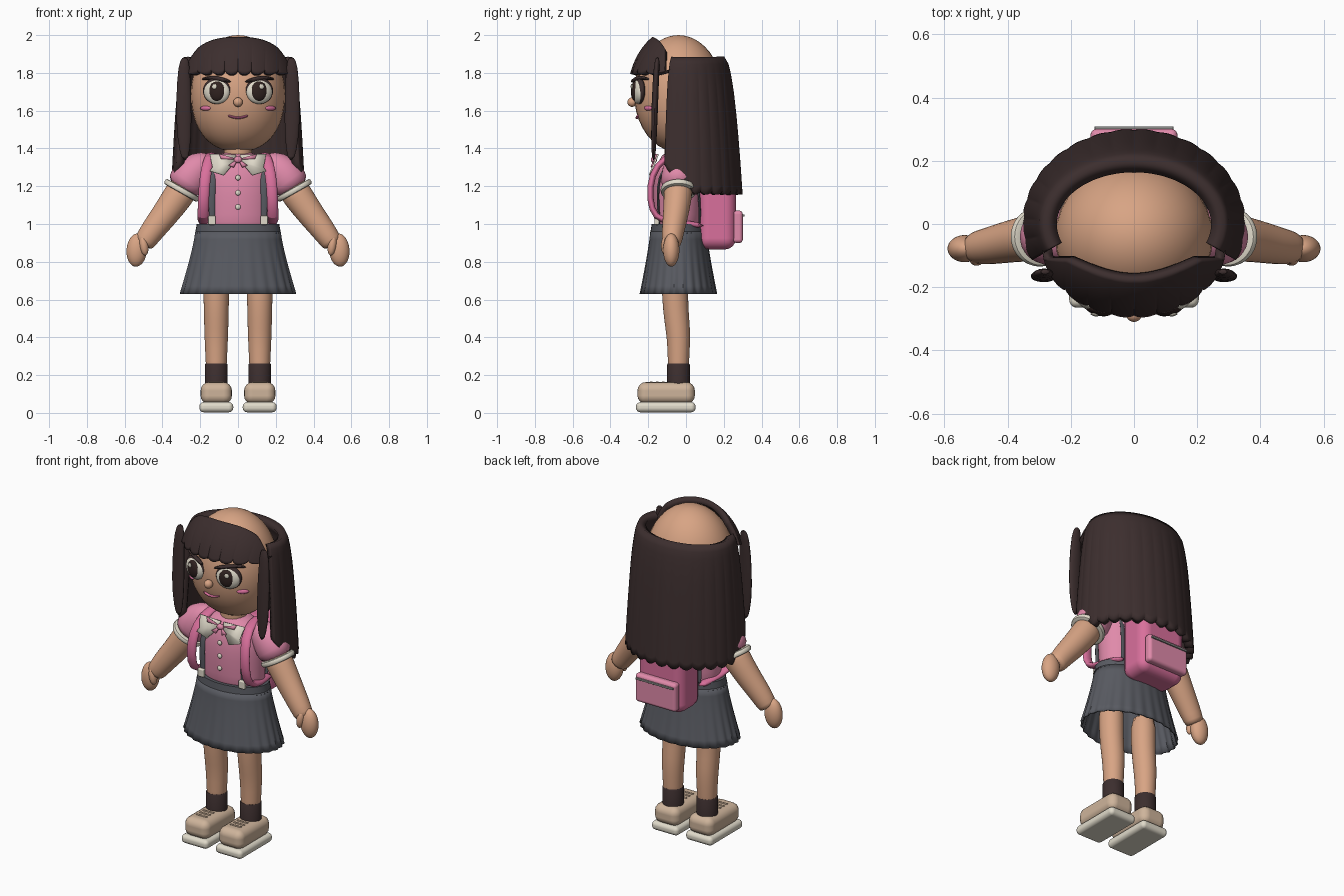
import bpy, bmesh
from math import sin, cos, pi, radians, sqrt, asin, acos
from mathutils import Vector, Matrix

cube = bpy.data.objects.get("Cube")
if cube:
    bpy.data.objects.remove(cube, do_unlink=True)


def material(name, r, g, b):
    lin = [(c / 255 / 12.92 if c < 11 else ((c / 255 + .055) / 1.055) ** 2.4) for c in (r, g, b)]
    m = bpy.data.materials.new(name)
    m.use_nodes = True
    m.diffuse_color = (*lin, 1)
    m.node_tree.nodes["Principled BSDF"].inputs["Base Color"].default_value = (*lin, 1)
    return m


SKIN = material("skin", 216, 164, 132)
HAIR = material("dark_hair", 60, 46, 46)
PINK = material("shirt_pink", 224, 138, 170)
BAG = material("bag_pink", 217, 112, 156)
GREY = material("skirt_grey", 88, 90, 97)
CREAM = material("cream", 224, 218, 202)
BEIGE = material("shoe_beige", 206, 180, 155)
EYE = material("eye_brown", 48, 34, 32)
ZIP = material("zip_grey", 145, 145, 142)


def finish(name, bm, mat, solid=0, bevel=0, subsurf=0):
    bmesh.ops.recalc_face_normals(bm, faces=bm.faces)
    me = bpy.data.meshes.new(name)
    bm.to_mesh(me)
    bm.free()
    me.materials.append(mat)
    ob = bpy.data.objects.new(name, me)
    bpy.context.collection.objects.link(ob)
    bpy.ops.object.select_all(action='DESELECT')
    ob.select_set(True)
    bpy.context.view_layer.objects.active = ob
    bpy.ops.object.shade_smooth_by_angle(angle=radians(40))
    if solid:
        m = ob.modifiers.new("thickness", 'SOLIDIFY')
        m.thickness, m.offset = solid, 0
    if bevel:
        m = ob.modifiers.new("round", 'BEVEL')
        m.width, m.segments = bevel, 4
        m.harden_normals = True
    if subsurf:
        m = ob.modifiers.new("smooth", 'SUBSURF')
        m.levels = m.render_levels = subsurf
    return ob


def ellipsoid(name, loc, radii, mat, turn=0, tilt=0, shape=None):
    bm = bmesh.new()
    bmesh.ops.create_uvsphere(bm, u_segments=32, v_segments=20, radius=1)
    if shape:
        for v in bm.verts:
            shape(v)
    mx = Matrix.Translation(loc) @ Matrix.Rotation(turn, 4, 'Z') @ Matrix.Rotation(tilt, 4, 'Y')
    bm.transform(mx @ Matrix.Diagonal((*radii, 1)))
    return finish(name, bm, mat)


def box(name, loc, half, mat, bevel):
    bm = bmesh.new()
    bmesh.ops.create_cube(bm, size=2)
    bm.transform(Matrix.Translation(loc) @ Matrix.Diagonal((*half, 1)))
    return finish(name, bm, mat, bevel=bevel)


def tube(name, path, mat, ref=(0, 1, 0), n=16, subsurf=1):
    # path: (point, radius across, radius along ref)
    bm = bmesh.new()
    pts = [Vector(p[0]) for p in path]
    rings = []
    for i, (_, a, b) in enumerate(path):
        t = (pts[min(i + 1, len(pts) - 1)] - pts[max(i - 1, 0)]).normalized()
        side = t.cross(Vector(ref)).normalized()
        along = side.cross(t)
        rings.append([bm.verts.new(pts[i] + side * a * cos(k * 2 * pi / n) + along * b * sin(k * 2 * pi / n))
                      for k in range(n)])
    for r, s in zip(rings, rings[1:]):
        for k in range(n):
            bm.faces.new((r[k], r[(k + 1) % n], s[(k + 1) % n], s[k]))
    bm.faces.new(rings[0])
    bm.faces.new(rings[-1])
    return finish(name, bm, mat, subsurf=subsurf)


def sheet(name, fn, nu, nv, mat, thick):
    bm = bmesh.new()
    g = [[bm.verts.new(fn(i / nu, j / nv)) for j in range(nv + 1)] for i in range(nu + 1)]
    for i in range(nu):
        for j in range(nv):
            bm.faces.new((g[i][j], g[i + 1][j], g[i + 1][j + 1], g[i][j + 1]))
    bmesh.ops.remove_doubles(bm, verts=bm.verts, dist=1e-5)
    return finish(name, bm, mat, solid=thick)


def plate(name, outline, mat, lift=0):
    bm = bmesh.new()
    bm.faces.new([bm.verts.new((x, -.192 - lift + (z - 1.26) * .4, z)) for x, z in outline])
    return finish(name, bm, mat, solid=.009)


def face_y(x, z):
    return -.04 - .235 * sqrt(max(0, 1 - (x / .25) ** 2 - ((z - 1.69) / .31) ** 2))


# Head, nose and mouth
def jaw(v):
    if v.co.z < 0:
        v.co.x *= 1 + .14 * v.co.z ** 2


ellipsoid("head", (0, -.04, 1.69), (.25, .235, .31), SKIN, shape=jaw)
ellipsoid("nose", (0, -.285, 1.645), (.025, .025, .025), SKIN)
tube("mouth", [((x, face_y(x, 1.56) - .006, z), .007, .01) for x, z in
               ((-.055, 1.575), (-.025, 1.564), (0, 1.561), (.025, 1.564), (.055, 1.575))], BAG, n=8)
tube("neck", [((0, -.04, 1.3), .075, .075), ((0, -.04, 1.44), .075, .075)], SKIN, subsurf=0)

# Torso, skirt and waistband
tube("shirt", [((0, -.04, z), a, b) for z, a, b in
               ((.96, .19, .12), (1.0, .193, .128), (1.1, .195, .135), (1.2, .203, .137),
                (1.29, .2, .125), (1.345, .15, .1), (1.385, .08, .075))], PINK, n=24)
tube("waistband", [((0, -.04, z), a, b) for z, a, b in
                   ((.945, .228, .15), (.95, .228, .15), (.995, .219, .142), (1.0, .219, .142))],
     GREY, n=40, subsurf=0)


def skirt_point(u, v):
    a = u * 2 * pi
    fold = 1 + .035 * v * (2 * abs((u * 26) % 1 - .5) - .5)
    flare = v ** 1.2
    return Vector(((.222 + .08 * flare) * fold * sin(a), -.04 + (.145 + .053 * flare) * fold * cos(a), .96 - .33 * v))


sheet("pleated_skirt", skirt_point, 156, 8, GREY, .008)

for i, z in enumerate((1.245, 1.165, 1.09)):
    ellipsoid(f"button_{i + 1}", (0, -.177, z), (.014, .009, .014), CREAM)
ellipsoid("bow_knot", (0, -.17, 1.34), (.022, .016, .018), PINK)

# Backpack
box("backpack", (0, .165, 1.09), (.155, .1, .225), BAG, .06)
box("backpack_pocket", (0, .275, .985), (.138, .026, .086), PINK, .02)
box("pocket_zip", (0, .303, 1.045), (.125, .006, .006), ZIP, .002)


# Back hair: open shell with ridged locks and a scalloped hem
def hair_point(u, v):
    a = radians(-112 + 224 * u)
    grow = sqrt(v)
    ridge = 1 + .012 * abs(sin(u * 18 * pi)) * min(1, v * 4)
    front = max(0, abs(2 * u - 1) - .72) / .28
    hem = 1.175 + .14 * front - .02 * abs(sin(u * 18 * pi))
    return Vector(((.265 + .062 * grow) * ridge * sin(a), (.183 + .092 * grow) * ridge * cos(a),
                   1.875 + (hem - 1.875) * v))


sheet("back_hair", hair_point, 144, 20, HAIR, .045)


# Bangs: cap over the forehead with separate lock tips
def bangs_point(u, v):
    x = (2 * u - 1) * .275
    s = sqrt(1 - (x / .3) ** 2)
    lock = abs(sin(u * 8 * pi)) ** .5
    hem = asin(min(.95, (.125 - .022 * lock) / (.345 * s)))
    back = .07 + .06 * max(0, cos(x / .2 * pi / 2)) if abs(x) < .2 else .07
    top = max(hem + .03, acos(min(1, back / (.255 * s))))
    p = hem + (top - hem) * v
    puff = 1 + .02 * lock * (1 - v)
    return Vector((x, -.04 - .247 * s * puff * cos(p), 1.69 + .335 * s * sin(p)))


sheet("bangs", bangs_point, 128, 14, HAIR, .034)

# Paired parts
for s, tag in ((1, "left"), (-1, "right")):
    def P(x, y, z):
        return (x * s, y, z)

    # Eye, brow and cheek
    turn = s * .25
    ellipsoid(f"{tag}_eye_rim", P(.112, -.247, 1.705), (.076, .026, .07), HAIR, turn)
    ellipsoid(f"{tag}_eye_white", P(.112, -.253, 1.7), (.07, .03, .064), CREAM, turn)
    ellipsoid(f"{tag}_iris", P(.112, -.27, 1.703), (.044, .02, .052), EYE, turn)
    ellipsoid(f"{tag}_eye_glint", P(.125, -.287, 1.728), (.013, .005, .014), CREAM, turn)
    tube(f"{tag}_brow", [(P(x, face_y(x, z) - .018, z), r, .012) for x, z, r in
                         ((.035, 1.752, .007), (.08, 1.765, .013), (.14, 1.778, .013), (.195, 1.765, .006))],
         HAIR, n=8)
    ellipsoid(f"{tag}_cheek", P(.172, face_y(.172, 1.613), 1.613), (.034, .012, .013), BAG, s * .65)

    # Side hair strand
    tube(f"{tag}_hair_strand", [(P(x, y, z), a, b) for x, y, z, a, b in
                                ((.28, -.15, 1.885, .012, .008), (.286, -.155, 1.85, .032, .016),
                                 (.288, -.165, 1.65, .042, .018), (.285, -.17, 1.45, .04, .016),
                                 (.28, -.172, 1.33, .016, .008))], HAIR)

    # Collar, ribbon and braces
    plate(f"{tag}_collar", [(s * x, z) for x, z in ((.01, 1.365), (.15, 1.37), (.135, 1.3), (.148, 1.28),
                                                   (.075, 1.258), (.02, 1.325))], CREAM)
    plate(f"{tag}_ribbon_loop", [(s * x, z) for x, z in ((0, 1.342), (.1, 1.37), (.09, 1.345))], PINK, .008)
    plate(f"{tag}_ribbon_tail", [(s * x, z) for x, z in ((0, 1.345), (.05, 1.31), (.022, 1.3))], PINK, .008)
    tube(f"{tag}_brace", [(P(x, y, z), .007, .019) for x, y, z in
                          ((.138, -.14, .98), (.138, -.148, 1.1), (.138, -.15, 1.2), (.13, -.13, 1.29),
                           (.115, -.04, 1.375), (.13, .06, 1.28), (.138, .075, 1.1), (.138, .07, .98))],
         GREY, ref=(1, 0, 0), n=8)
    box(f"{tag}_brace_clip", P(.138, -.155, 1.02), (.02, .012, .024), CREAM, .006)

    # Backpack strap
    tube(f"{tag}_strap", [(P(x, y, z), .018, .03) for x, y, z in
                          ((.12, .1, 1.31), (.135, -.0, 1.375), (.15, -.12, 1.355), (.175, -.185, 1.26),
                           (.183, -.195, 1.13), (.185, -.165, 1.03), (.185, -.08, 1.01), (.15, .1, .99))],
         BAG, ref=(1, 0, 0))

    # Sleeve, cuff, arm and hand
    tube(f"{tag}_sleeve", [(P(x, -.04, z), r, r * .9) for x, z, r in
                           ((.13, 1.31, .05), (.17, 1.315, .078), (.225, 1.285, .1), (.27, 1.225, .107),
                            (.297, 1.18, .092))], PINK)
    tube(f"{tag}_cuff", [(P(.298 + d * .49, -.04, 1.178 - d * .87), r, r * .92) for d, r in
                         ((-.016, .09), (-.015, .1), (0, .105), (.015, .1), (.016, .09))], CREAM, n=32)
    tube(f"{tag}_arm", [(P(*p), r, r * .93) for p, r in
                        (((.27, -.04, 1.22), .085), ((.315, -.042, 1.15), .083), ((.39, -.055, 1.045), .073),
                         ((.45, -.068, .97), .066), ((.495, -.075, .905), .058), ((.505, -.076, .89), .05))], SKIN)
    ellipsoid(f"{tag}_hand", P(.536, -.078, .862), (.054, .043, .088), SKIN, tilt=-s * .08)
    ellipsoid(f"{tag}_thumb", P(.498, -.108, .885), (.023, .024, .052), SKIN, tilt=s * .15)

    # Leg, sock and shoe
    tube(f"{tag}_leg", [(P(.115, y, z), a, b) for y, z, a, b in
                        ((-.055, .8, .075, .075), (-.06, .62, .069, .07), (-.05, .5, .066, .068),
                         (-.038, .4, .064, .064), (-.04, .28, .057, .057), (-.04, .16, .055, .055))], SKIN)
    tube(f"{tag}_sock", [(P(.115, -.04, z), r, r) for z, r in ((.12, .06), (.255, .06), (.262, .056))],
         HAIR, n=32, subsurf=0)
    box(f"{tag}_shoe", P(.115, -.105, .105), (.083, .152, .058), BEIGE, .045)
    box(f"{tag}_sole", P(.115, -.107, .03), (.09, .158, .027), CREAM, .024)
    for k in range(3):
        box(f"{tag}_lace_{k + 1}", P(.115, -.12 - k * .032, .162), (.036, .007, .005), BEIGE, .003)
